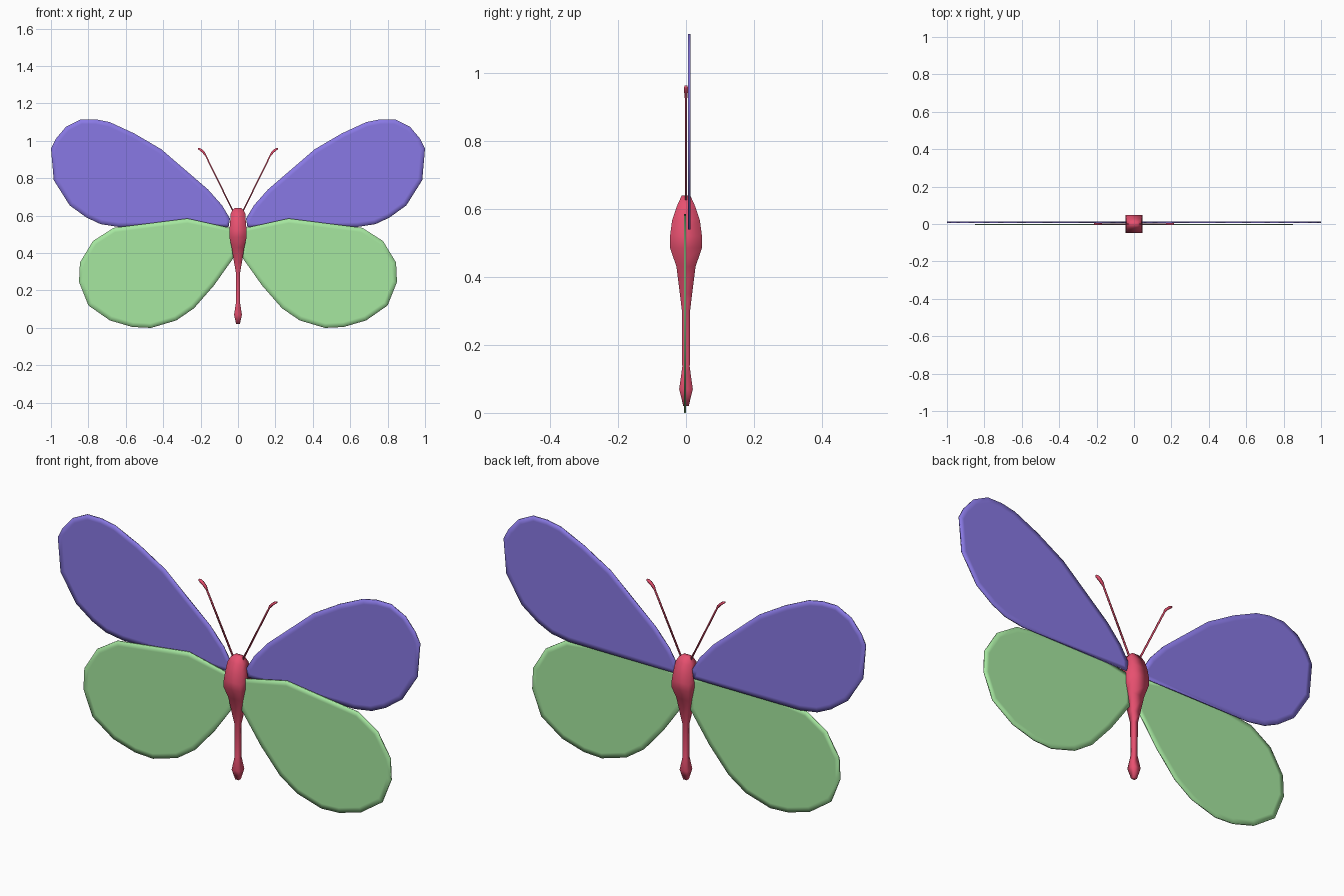
import bpy, bmesh

if "Cube" in bpy.data.objects:
    bpy.data.objects.remove(bpy.data.objects["Cube"])


def finish(bm, name, colour, mirror=False):
    bmesh.ops.recalc_face_normals(bm, faces=bm.faces[:])
    for f in bm.faces:
        f.smooth = True
    mesh = bpy.data.meshes.new(name)
    bm.to_mesh(mesh)
    bm.free()
    mesh.materials.append(colour)
    ob = bpy.data.objects.new(name, mesh)
    bpy.context.collection.objects.link(ob)
    if mirror:
        ob.modifiers.new("mirror", 'MIRROR').use_mirror_merge = False
    return ob


def colour(name, rgb):
    m = bpy.data.materials.new(name)
    m.diffuse_color = (*rgb, 1)
    m.use_nodes = True
    m.node_tree.nodes["Principled BSDF"].inputs["Base Color"].default_value = m.diffuse_color
    return m


def wing(name, outline, y, half, mat):
    """Thin slab with a softly rounded rim, mirrored to the other side."""
    bm = bmesh.new()
    front = bm.faces.new([bm.verts.new((x, y - half, z)) for x, z in outline])
    back = bm.faces.new([bm.verts.new((x, y + half, z)) for x, z in outline])
    n = len(outline)
    fv, bv = front.verts[:], back.verts[:]
    for i in range(n):
        j = (i + 1) % n
        bm.faces.new((fv[i], fv[j], bv[j], bv[i]))
    bmesh.ops.recalc_face_normals(bm, faces=bm.faces[:])
    bmesh.ops.inset_individual(bm, faces=[front, back], thickness=0.025)
    return finish(bm, name, mat, True)


def loft(name, rings, mat, mirror=False):
    """Four-sided tube through rings of (x, z, half width, half depth)."""
    bm = bmesh.new()
    loops = [[bm.verts.new((x + sx * hx, sy * hy, z))
              for sx, sy in ((-1, -1), (1, -1), (1, 1), (-1, 1))]
             for x, z, hx, hy in rings]
    for a, b in zip(loops, loops[1:]):
        for i in range(4):
            j = (i + 1) % 4
            bm.faces.new((a[i], a[j], b[j], b[i]))
    bm.faces.new(loops[0])
    bm.faces.new(loops[-1])
    return finish(bm, name, mat, mirror)


red = colour("red", (0.8, 0.08, 0.16))
blue = colour("blue", (0.25, 0.19, 0.78))
green = colour("green", (0.38, 0.8, 0.35))

# Upper wings
wing("upper_wings", [
    (0.05, 0.54), (0.043, 0.585), (0.085, 0.655), (0.16, 0.74), (0.41, 0.955),
    (0.555, 1.04), (0.685, 1.10), (0.76, 1.115), (0.84, 1.115), (0.92, 1.075),
    (0.975, 1.01), (1.0, 0.96), (0.985, 0.79), (0.90, 0.655), (0.81, 0.59),
    (0.735, 0.555), (0.64, 0.54)], 0.009, 0.0035, blue)

# Lower wings
wing("lower_wings", [
    (0.02, 0.53), (0.27, 0.585), (0.665, 0.535), (0.775, 0.465), (0.845, 0.35),
    (0.85, 0.245), (0.80, 0.12), (0.685, 0.04), (0.565, 0.005), (0.465, 0.0),
    (0.33, 0.04), (0.235, 0.105), (0.13, 0.225), (0.02, 0.38)],
    -0.003, 0.0035, green)

# Body: tail, abdomen, thorax and head in one tube
loft("body", [
    (0, 0.02, 0.010, 0.008), (0, 0.07, 0.021, 0.02), (0, 0.135, 0.011, 0.011),
    (0, 0.30, 0.012, 0.012), (0, 0.35, 0.021, 0.018), (0, 0.43, 0.034, 0.028),
    (0, 0.485, 0.046, 0.047), (0, 0.52, 0.046, 0.047), (0, 0.565, 0.042, 0.041),
    (0, 0.61, 0.039, 0.026), (0, 0.632, 0.028, 0.016), (0, 0.64, 0.018, 0.012)],
    red)

# Antennae with thickened, bent tips
loft("antennae", [
    (0.022, 0.615, 0.004, 0.003), (0.172, 0.92, 0.004, 0.003),
    (0.184, 0.938, 0.008, 0.005), (0.203, 0.955, 0.010, 0.006),
    (0.211, 0.963, 0.004, 0.004)], red, True)
